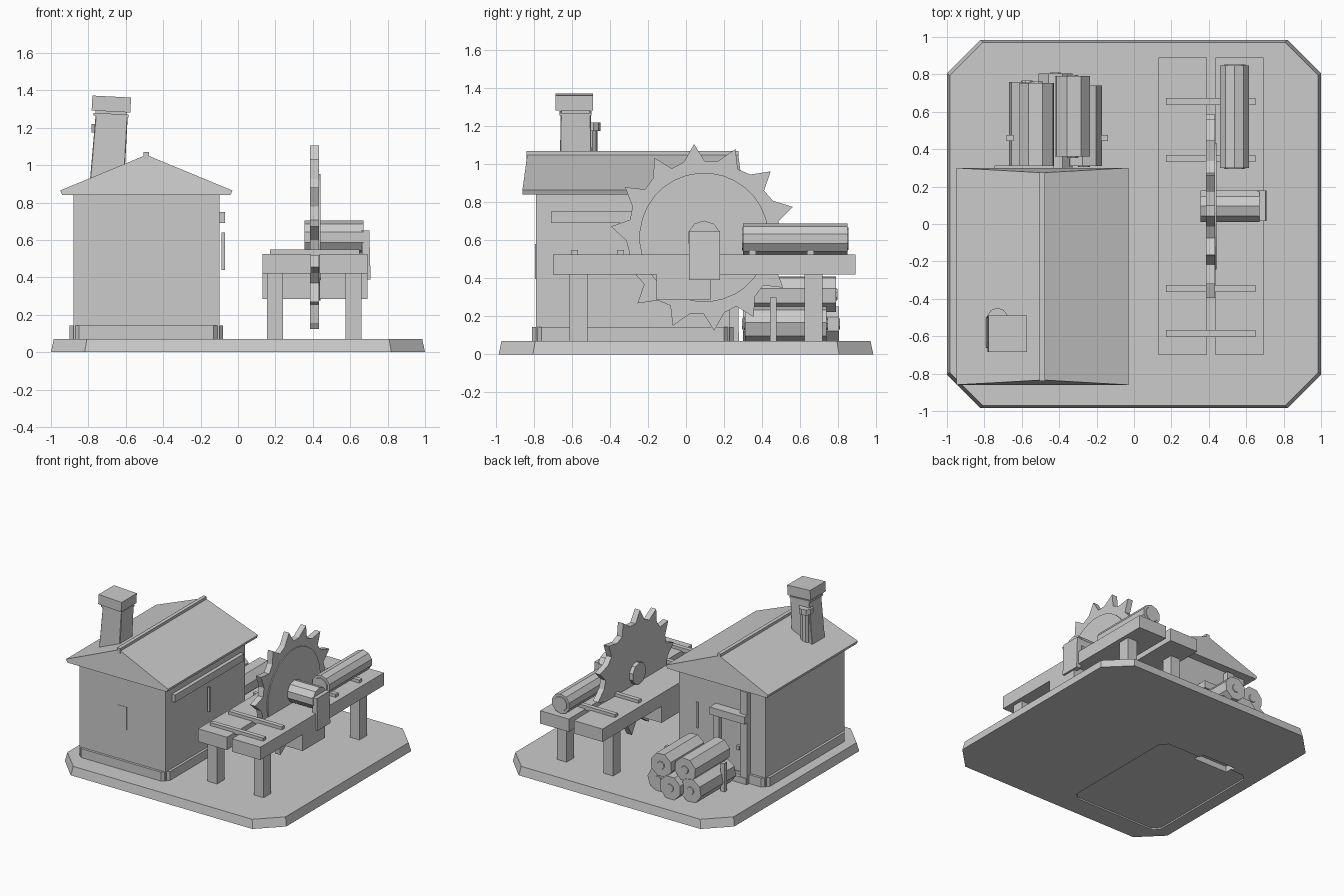
import bpy, bmesh, math
from mathutils import Matrix

cube = bpy.data.objects.get("Cube")
if cube:
    bpy.data.objects.remove(cube, do_unlink=True)

GREY = (0.6, 0.6, 0.6, 1)
mat = bpy.data.materials.new("plain grey")
mat.use_nodes = True
mat.diffuse_color = GREY
mat.node_tree.nodes["Principled BSDF"].inputs["Base Color"].default_value = GREY


def finish(name, bm):
    bmesh.ops.recalc_face_normals(bm, faces=bm.faces[:])
    mesh = bpy.data.meshes.new(name)
    bm.to_mesh(mesh)
    bm.free()
    mesh.materials.append(mat)
    ob = bpy.data.objects.new(name, mesh)
    bpy.context.collection.objects.link(ob)
    return ob


def place(axis, u, v, w):
    # u, v lie in the section plane, w along the extrusion axis
    return {"x": (w, u, v), "y": (u, w, v), "z": (u, v, w)}[axis]


def prism(name, points, axis, a, b, taper=1.0, inset=0.0):
    """Extrude a flat outline along an axis; taper scales the far end."""
    bm = bmesh.new()
    n = len(points)
    cu = sum(p[0] for p in points) / n
    cv = sum(p[1] for p in points) / n
    near = [bm.verts.new(place(axis, u, v, a)) for u, v in points]
    far = [bm.verts.new(place(axis, cu + (u - cu) * taper, cv + (v - cv) * taper, b))
           for u, v in points]
    ends = [bm.faces.new(near), bm.faces.new(far)]
    for i in range(n):
        j = (i + 1) % n
        bm.faces.new((near[i], near[j], far[j], far[i]))
    if inset:
        # raised heart in the middle of each end
        bmesh.ops.recalc_face_normals(bm, faces=bm.faces[:])
        bmesh.ops.inset_individual(bm, faces=ends, thickness=inset, depth=0)
        bmesh.ops.inset_individual(bm, faces=ends, thickness=0.002, depth=0.006)
    return finish(name, bm)


def box(name, x0, x1, y0, y1, z0, z1):
    return prism(name, [(x0, y0), (x1, y0), (x1, y1), (x0, y1)], "z", z0, z1)


def ring(cu, cv, r, n, turn=0.5):
    return [(cu + r * math.cos((i + turn) * math.tau / n),
             cv + r * math.sin((i + turn) * math.tau / n)) for i in range(n)]


def cut_rect(x0, x1, y0, y1, c):
    return [(x0 + c, y0), (x1 - c, y0), (x1, y0 + c), (x1, y1 - c),
            (x1 - c, y1), (x0 + c, y1), (x0, y1 - c), (x0, y0 + c)]


# Ground slab, hollowed slightly beneath the hut and its doorstep
plinth_outline = cut_rect(-0.9, -0.08, -0.81, 0.25, 0.05)
slab = prism("ground_slab", cut_rect(-1, 1, -0.985, 0.985, 0.18), "z", 0, 0.07, 0.985)
for cutter in (prism("hut_recess_cutter", plinth_outline, "z", -0.05, 0.012),
               box("step_recess_cutter", -0.74, -0.43, 0.19, 0.29, -0.06, 0.06)):
    cutter.hide_render = True
    cutter.hide_viewport = True
    cutter.display_type = "WIRE"
    cut = slab.modifiers.new(cutter.name, "BOOLEAN")
    cut.operation = "DIFFERENCE"
    cut.object = cutter

# Hut walls and plinth
prism("hut_plinth", plinth_outline, "z", 0.07, 0.143)
box("hut_walls", -0.88, -0.10, -0.79, 0.23, 0.07, 0.86)

# Roof with a soft flare at the eaves and gables that lean in
half = [(0.45, 0.84), (0.46, 0.865), (0.29, 0.935), (0, 1.055)]
outline = [(-0.49 + u, v) for u, v in half] + [(-0.49 - u, v) for u, v in half[-2::-1]]
roof = prism("roof", outline, "y", -0.86, 0.30)
for v in roof.data.vertices:
    lean = max(0, v.co.z - 0.865) / 0.19
    v.co.y = -0.28 + (v.co.y + 0.28) * (1 - 0.045 * lean)
box("ridge_cap", -0.505, -0.475, -0.84, 0.275, 1.03, 1.07)

# Leaning chimney
stack = prism("chimney_stack", cut_rect(-0.795, -0.61, -0.665, -0.495, 0.004),
              "z", 0.88, 1.27, 0.93)
for v in stack.data.vertices:
    v.co.x += 0.07 * (v.co.z - 0.88)
collar = box("chimney_collar", -0.771, -0.583, -0.665, -0.497, 1.26, 1.275)
cap = box("chimney_cap", -0.782, -0.575, -0.685, -0.488, 1.287, 1.367)
neck = box("chimney_neck", -0.76, -0.592, -0.655, -0.505, 1.25, 1.30)
tilt = (Matrix.Translation((-0.68, 0, 1.3)) @ Matrix.Rotation(math.radians(3), 4, "Y")
        @ Matrix.Translation((0.68, 0, -1.3)))
for ob in (collar, cap, neck):
    ob.data.transform(tilt)
prism("flue_pipe", ring(-0.725, -0.505, 0.04, 10), "z", 0.9, 1.19)
prism("flue_cap", ring(-0.73, -0.505, 0.056, 10), "z", 1.175, 1.22)

# Side wall rail and narrow window plates
box("side_rail", -0.105, -0.07, -0.71, 0.18, 0.69, 0.75)
box("side_window_bar", -0.088, -0.07, -0.265, -0.25, 0.44, 0.64)
box("front_window", -0.53, -0.45, -0.793, -0.788, 0.395, 0.58)
box("back_window_bar", -0.275, -0.26, 0.225, 0.24, 0.39, 0.60)

# Back doorway
box("door_leaf", -0.68, -0.47, 0.22, 0.24, 0.07, 0.58)
box("door_post_right", -0.745, -0.68, 0.22, 0.275, 0.07, 0.82)
box("door_post_left", -0.49, -0.44, 0.22, 0.275, 0.07, 0.60)
box("door_lintel", -0.745, -0.43, 0.23, 0.312, 0.575, 0.635)
box("door_step", -0.74, -0.44, 0.23, 0.28, 0.07, 0.12)
box("door_knob", -0.67, -0.645, 0.235, 0.275, 0.33, 0.36)

# Stacked logs with stakes
pile = [(-0.572, 0.16, 0.31, 0.76, 0.3), (-0.42, 0.16, 0.30, 0.805, 0.5),
        (-0.268, 0.16, 0.31, 0.74, 0.1), (-0.52, 0.315, 0.31, 0.755, 0.6),
        (-0.328, 0.315, 0.36, 0.79, 0.4)]
for x, z, y0, y1, turn in pile:
    prism("stacked_log", ring(x, z, 0.098, 8, turn), "y", y0, y1, 1.0, 0.065)
for x in (-0.663, -0.158):
    box("log_stake", x - 0.018, x + 0.018, 0.443, 0.475, 0.07, 0.30)

# Saw bench: tops, legs, lower boxes and cross battens
for x0, x1 in ((0.13, 0.39), (0.435, 0.693)):
    box("bench_top", x0, x1, -0.70, 0.89, 0.42, 0.525)
    box("bench_box", x0, x1, -0.155, 0.13, 0.285, 0.43)
for x in (0.198, 0.618):
    for y in (-0.565, 0.67):
        box("bench_leg", x - 0.043, x + 0.043, y - 0.048, y + 0.048, 0.0, 0.43)
for y in (-0.585, -0.345, 0.35, 0.655):
    box("bench_batten", 0.17, 0.65, y - 0.018, y + 0.018, 0.515, 0.55)

# Saw blade with raked teeth
CY, CZ, TEETH = 0.095, 0.615, 14
teeth = []
for i in range(TEETH):
    for turn, r in ((0, 0.493), (9, 0.41), (19, 0.40)):
        a = math.radians(i * 360 / TEETH + 19 + turn)
        teeth.append((CY + r * math.cos(a), CZ + r * math.sin(a)))
prism("saw_blade", teeth, "x", 0.385, 0.432)
prism("saw_plate", ring(CY, CZ, 0.34, 32), "x", 0.43, 0.44)

# Axle and its bracket
prism("saw_axle", ring(CY, CZ, 0.088, 10), "x", 0.355, 0.67)
bracket = box("axle_bracket", 0.66, 0.702, 0.015, 0.178, 0.39, 0.65)
for v in bracket.data.vertices:
    if v.co.z < 0.5:
        v.co.x += 0.007

# Log on the bench
prism("bench_log", ring(0.538, 0.607, 0.081, 10), "y", 0.30, 0.848, 1.0, 0.02)
